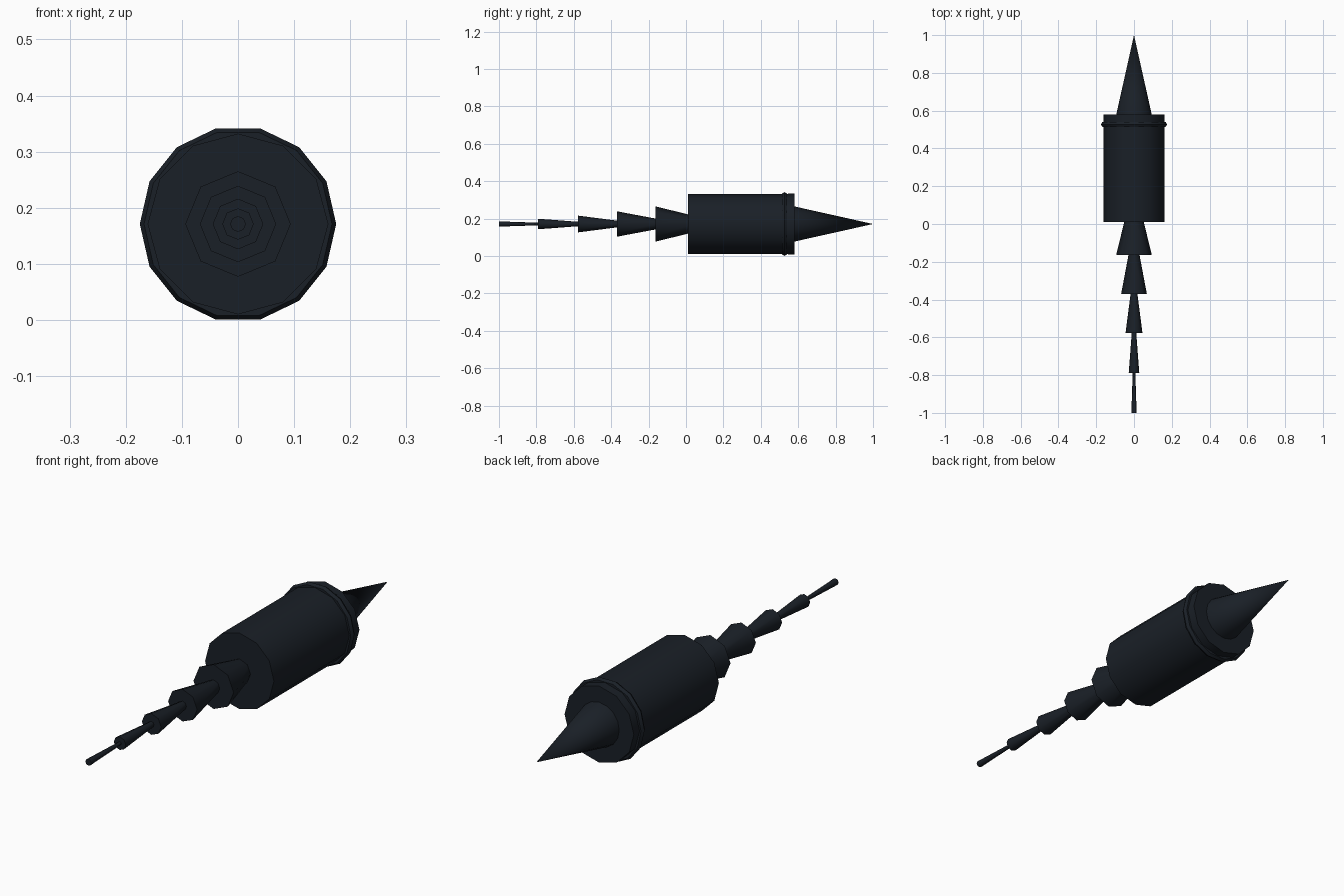
import bpy, math

if "Cube" in bpy.data.objects:
    bpy.data.objects.remove(bpy.data.objects["Cube"])

CZ = 0.171                       # height of the long axis
ROT = (-math.pi / 2, 0, 0)       # turns local z to +y

mat = bpy.data.materials.new("dark_metal")
mat.diffuse_color = (0.010, 0.014, 0.020, 1)
mat.use_nodes = True
mat.node_tree.nodes["Principled BSDF"].inputs["Base Color"].default_value = mat.diffuse_color


def finish(name, angle):
    ob = bpy.context.object
    ob.name = name
    ob.data.materials.append(mat)
    bpy.ops.object.shade_smooth_by_angle(angle=math.radians(angle))
    return ob


def taper(name, y0, y1, r0, r1, sides, angle=50):
    bpy.ops.mesh.primitive_cone_add(
        vertices=sides, radius1=r0, radius2=r1, depth=y1 - y0,
        location=(0, (y0 + y1) / 2, CZ), rotation=ROT)
    return finish(name, angle)


# Main barrel and its end cap
taper("barrel", 0.01, 0.545, 0.161, 0.161, 12)
taper("barrel_cap", 0.545, 0.58, 0.162, 0.162, 12)

# Raised ring round the barrel
bpy.ops.mesh.primitive_torus_add(
    major_segments=14, minor_segments=6, major_radius=0.160,
    minor_radius=0.015, location=(0, 0.527, CZ), rotation=ROT)
finish("barrel_ring", 30)

# Pointed nose
taper("nose_spike", 0.57, 1.0, 0.096, 0.0, 16)

# Tail of shrinking flared segments: start, end, wide radius, narrow radius
segments = [
    (-0.163, 0.03, 0.094, 0.047),
    (-0.370, -0.163, 0.068, 0.029),
    (-0.578, -0.370, 0.045, 0.018),
    (-0.790, -0.578, 0.028, 0.012),
    (-1.000, -0.790, 0.014, 0.007),
]
for i, (y0, y1, r0, r1) in enumerate(segments, 1):
    taper(f"tail_segment_{i}", y0, y1, r0, r1, 8)
